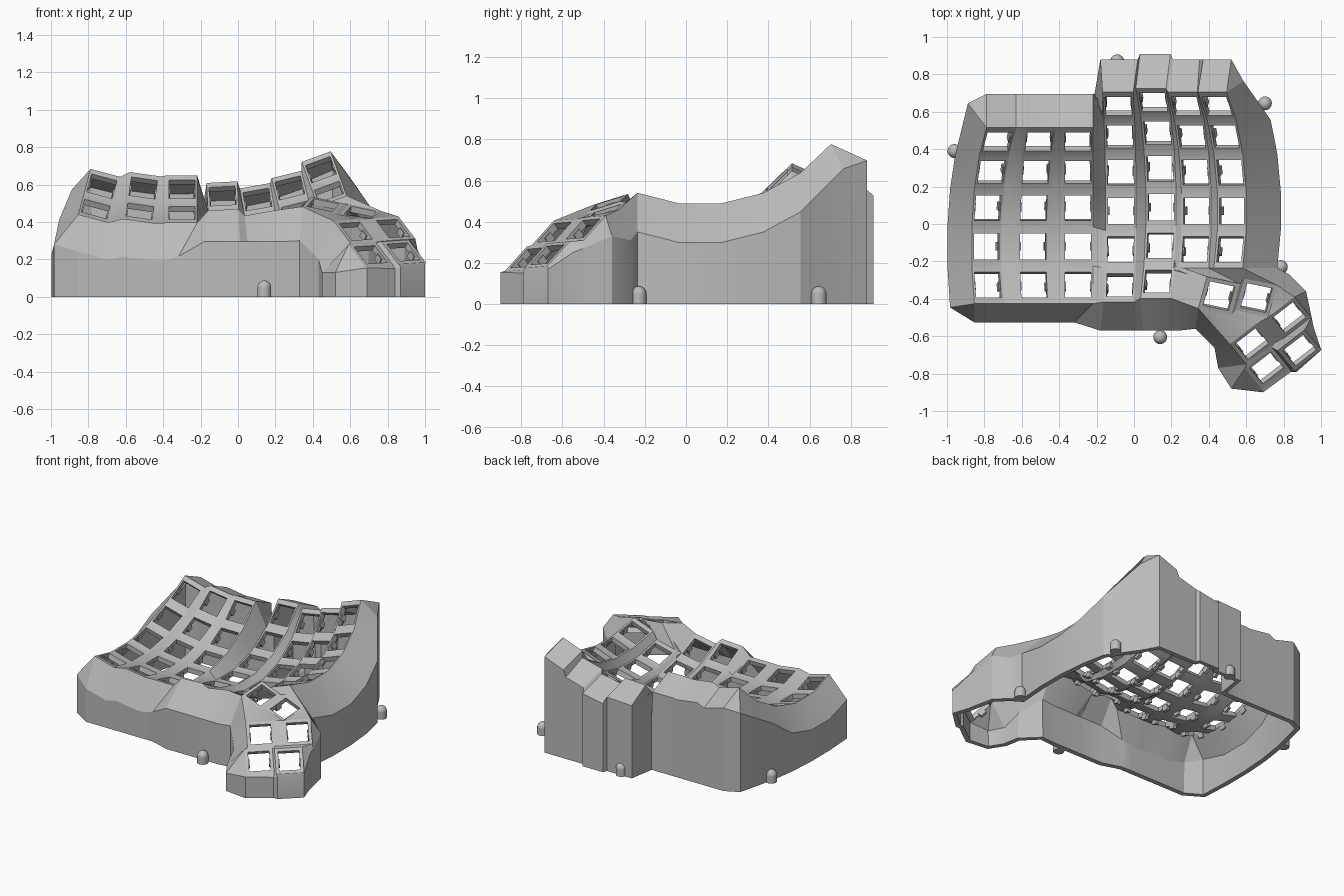
import bpy, bmesh
from math import sin, cos, radians
from mathutils import Vector as V

if "Cube" in bpy.data.objects:
    bpy.data.objects.remove(bpy.data.objects["Cube"])

grey = bpy.data.materials.new("plain grey")
grey.use_nodes = True
grey.diffuse_color = (0.5, 0.5, 0.5, 1)
grey.node_tree.nodes["Principled BSDF"].inputs["Base Color"].default_value = (0.5, 0.5, 0.5, 1)

R, HALF, HOLE = 0.8, 0.082, 0.07
# Key columns: x, y, z of the lowest point, and sideways roll in degrees
COLS = [(-.79, -.12, .36, 15), (-.54, -.12, .345, 8), (-.30, -.12, .335, 0),
        (-.07, .07, .30, -3), (.145, .09, .285, -10), (.335, .07, .35, -14), (.525, .07, .455, -20)]
ROWS = [range(1, 6)] * 3 + [range(0, 6)] * 2 + [range(0, 5)] * 2


def P(c, side, edge):
    """Corner of a key cell: column, side (-1 or 1), row edge."""
    x, y, z, roll = COLS[c]
    t, a = radians(52.5 - 15 * (edge - (c < 3))), radians(roll)
    lx, lz = side * HALF, R * (1 - cos(t))
    return V((x + lx * cos(a) + lz * sin(a), y + R * sin(t), z - lx * sin(a) + lz * cos(a)))


bm = bmesh.new()
holes = []


def face(*pts):
    uniq = []
    for p in pts:
        if all((p - q).length > 1e-5 for q in uniq):
            uniq.append(p)
    if len(uniq) > 2:
        bm.faces.new([bm.verts.new(p) for p in uniq])


def square(mid, u, v, half):
    return [mid + half * (a * u + b * v) for a, b in ((-1, 1), (1, 1), (1, -1), (-1, -1))]


def key_cell(tl, tr, br, bl):
    """Ring of four faces around a square switch hole."""
    o = [tl, tr, br, bl]
    mid = (tl + tr + br + bl) / 4
    u = ((tr - tl) + (br - bl)).normalized()
    v = ((tl - bl) + (tr - br)).normalized()
    i = square(mid, u, v, HOLE)
    for k in range(4):
        n = (k + 1) % 4
        face(o[k], o[n], i[n], i[k])
    holes.append((mid, u, v))


# Main key field and the strips between columns
for c, rows in enumerate(ROWS):
    for r in rows:
        key_cell(P(c, -1, r), P(c, 1, r), P(c, 1, r + 1), P(c, -1, r + 1))
        if c < 6 and r in ROWS[c + 1]:
            face(P(c, 1, r), P(c + 1, -1, r), P(c + 1, -1, r + 1), P(c, 1, r + 1))


# Thumb cluster keys
def thumb_key(x, y, z, u, v):
    u = V(u).normalized()
    v = V(v)
    v = (v - u * v.dot(u)).normalized()
    q = square(V((x, y, z)), u, v, .092)
    key_cell(*q)
    return q


upper = ((.95, -.2, -.2), (.12, .9, .3))
lower = ((.78, .6, .05), (-.38, .66, .65))
A = thumb_key(.455, -.385, .49, *upper)
B = thumb_key(.655, -.395, .45, *upper)
C = thumb_key(.83, -.50, .365, *lower)
D = thumb_key(.63, -.64, .35, *lower)
E = thumb_key(.885, -.675, .24, *lower)
F = thumb_key(.71, -.77, .225, *lower)
TL, TR, BR, BL = range(4)

# Webbing inside the thumb cluster and up to the main field
face(A[TR], B[TL], B[BL], A[BR])
face(D[TR], C[TL], C[BL], D[BR])
face(F[TR], E[TL], E[BL], F[BR])
face(D[BR], C[BL], E[TL], F[TR])
face(D[BL], D[BR], F[TR], F[TL])
face(C[BL], C[BR], E[TR], E[TL])
face(A[BL], A[BR], D[TR], D[TL])
face(A[BR], B[BL], D[TR])
face(B[BL], B[BR], C[TL], D[TR])
face(B[BR], B[TR], C[TR], C[TL])
face(P(5, -1, 5), P(5, 1, 5), A[TR], A[TL])
face(P(5, 1, 5), P(6, -1, 5), B[TL], A[TR])
face(P(6, -1, 5), P(6, 1, 5), B[TR], B[TL])
face(P(4, 1, 5), P(5, -1, 5), A[TL])
face(P(4, 1, 5), A[TL], A[BL], P(4, 1, 6))

# Rim: each plate edge point paired with the top of the outer wall
rim = []


def off(p, dx, dy, dz):
    rim.append((p, p + V((dx, dy, dz))))


def to(p, x, y, z):
    rim.append((p, V((x, y, z))))


# Back rim, stepped outward at the fifth column
for c in range(3):
    for s in (-1, 1):
        off(P(c, s, 1), 0, .18, -.08)
off(P(3, -1, 1), -.05, .14, -.08)
back_x = [-.18, .02, .032, .195, .207, .35, .37, .52]
for k, x in enumerate(back_x):
    p = P(3 + k // 2, 2 * (k % 2) - 1, 0)
    to(p, x, .91 if k in (2, 3) else .88, p.z - .08)
# Right rim
off(P(6, 1, 0), .09, .06, -.12)
for e in range(1, 6):
    off(P(6, 1, e), .185, 0, -.19)
# Thumb rim
to(B[TR], .83, -.27, .31)
to(C[TR], .92, -.36, .33)
to(C[BR], .95, -.50, .27)
to(E[TR], .96, -.55, .25)
to(E[BR], 1, -.67, .17)
to(E[BL], .87, -.79, .16)
to(F[BR], .84, -.79, .15)
to(F[BL], .69, -.90, .155)
to(F[TL], .52, -.88, .13)
to(D[BL], .45, -.77, .13)
to(D[TL], .43, -.66, .20)
to(A[BL], .33, -.56, .30)
# Front rim
for c, s, x in ((4, 1, .24), (4, -1, .05), (3, 1, .01), (3, -1, -.18)):
    to(P(c, s, 6), x, -.57, .295)
off(P(2, 1, 6), -.1, -.1, -.18)
for c, s in ((2, -1), (1, 1), (1, -1), (0, 1), (0, -1)):
    off(P(c, s, 6), 0, -.1, -.2)
# Left rim
for e in range(6, 1, -1):
    off(P(0, -1, e), -.13, -.02 if e == 6 else 0, -.13 if e == 2 else -.16)
off(P(0, -1, 1), -.1, .13, -.11)

# Sloped rim and vertical wall down to the ground
for k, (p, q) in enumerate(rim):
    p2, q2 = rim[(k + 1) % len(rim)]
    face(p, q, q2, p2)
    face(q, V((q.x, q.y, 0)), V((q2.x, q2.y, 0)), q2)

bmesh.ops.remove_doubles(bm, verts=bm.verts, dist=0.0005)
bmesh.ops.recalc_face_normals(bm, faces=bm.faces)
if sum(f.normal.z * f.calc_area() for f in bm.faces) < 0:
    bmesh.ops.reverse_faces(bm, faces=bm.faces)


def finish(name, mesh_bm, angle, thickness=0):
    me = bpy.data.meshes.new(name)
    mesh_bm.to_mesh(me)
    mesh_bm.free()
    me.materials.append(grey)
    ob = bpy.data.objects.new(name, me)
    bpy.context.collection.objects.link(ob)
    bpy.ops.object.select_all(action='DESELECT')
    ob.select_set(True)
    bpy.context.view_layer.objects.active = ob
    if thickness:
        solid = ob.modifiers.new("thickness", 'SOLIDIFY')
        solid.thickness = thickness
        solid.offset = -1
        bpy.ops.object.modifier_apply(modifier=solid.name)
    bpy.ops.object.shade_smooth_by_angle(angle=radians(angle))


finish("case_shell", bm, 20, 0.035)

# Small retaining clips on both sides of every switch hole
clips = bmesh.new()
for mid, u, v in holes:
    n = u.cross(v)
    for s in (-1, 1):
        box = bmesh.ops.create_cube(clips, size=1)["verts"]
        for w in box:
            x, y, z = w.co
            w.co = mid + u * (s * (HOLE + .006) + x * .024) + v * y * .045 + n * (z * .04 - .036)
finish("switch_clips", clips, 20)

# Round-topped screw posts around the base
for k, (x, y) in enumerate([(-.09, .87), (.70, .645), (.785, -.23), (.14, -.605), (-.96, .39)]):
    post = bmesh.new()
    bmesh.ops.create_uvsphere(post, u_segments=24, v_segments=12, radius=.037)
    for w in post.verts:
        w.co += V((x, y, .05))
    ring = bmesh.ops.create_cone(post, cap_ends=True, segments=24, radius1=.037, radius2=.037, depth=.05)
    for w in ring["verts"]:
        w.co += V((x, y, .025))
    finish(f"screw_post_{k + 1}", post, 40)
